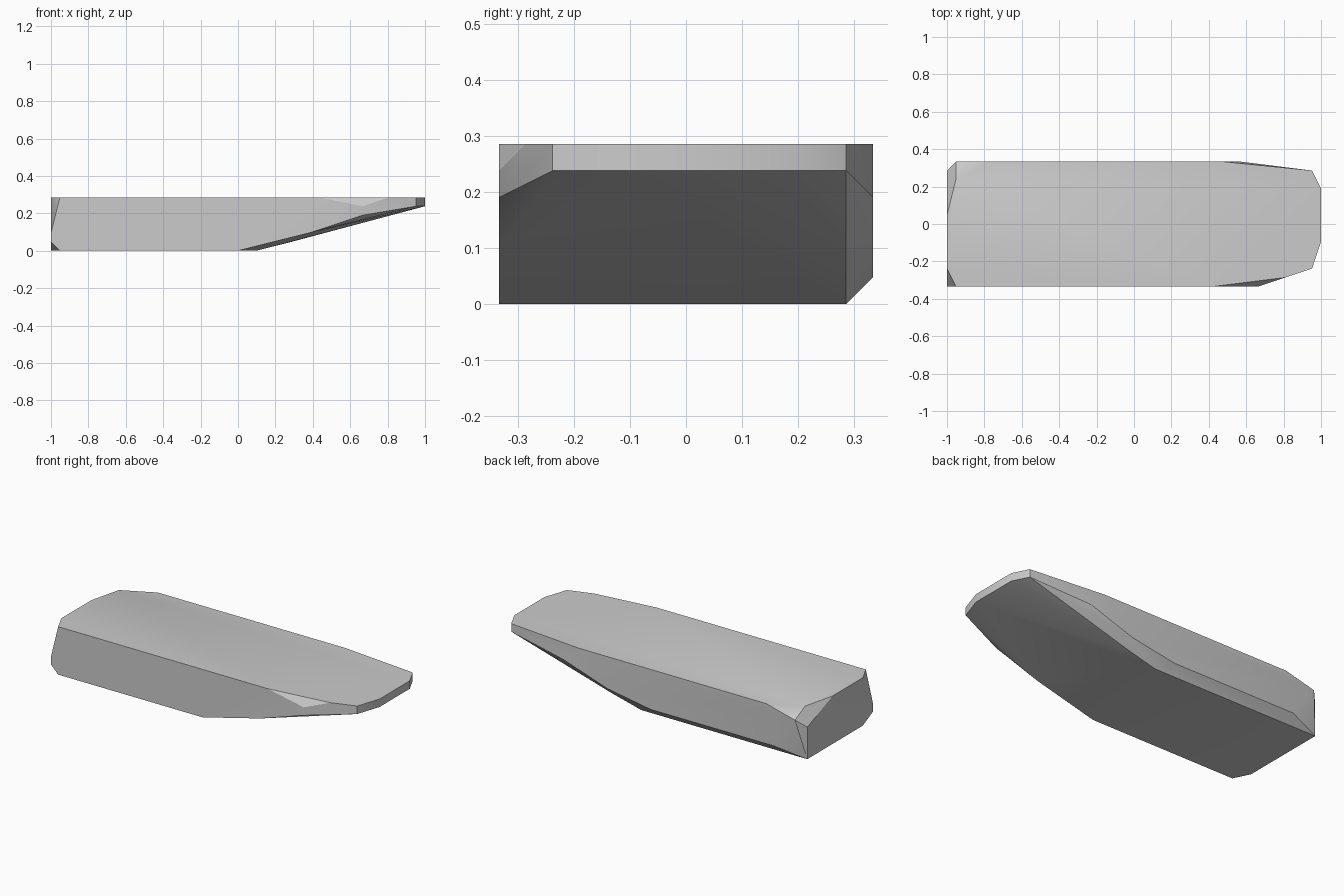
import bpy
import bmesh
import math
from mathutils import Vector

# Remove the default object if present
default = bpy.data.objects.get("Cube")
if default:
    bpy.data.objects.remove(default, do_unlink=True)

UNIT = 1 / 21  # the hull is laid out on a regular grid of this step


def make_material(name, color):
    mat = bpy.data.materials.new(name)
    mat.use_nodes = True
    mat.diffuse_color = color
    mat.node_tree.nodes["Principled BSDF"].inputs["Base Color"].default_value = color
    return mat


def make_hull(name, outlines, material):
    """Wrap a tight faceted skin around a few outlines, in grid steps."""
    bm = bmesh.new()
    for outline in outlines:
        for point in outline:
            bm.verts.new(Vector(point) * UNIT)
    result = bmesh.ops.convex_hull(bm, input=bm.verts[:], use_existing_faces=False)
    loose = [v for v in bm.verts if not v.link_faces]
    bmesh.ops.delete(bm, geom=loose, context="VERTS")
    # Merge triangles that lie in the same plane
    bmesh.ops.dissolve_limit(bm, angle_limit=math.radians(1),
                             verts=bm.verts[:], edges=bm.edges[:])
    bmesh.ops.recalc_face_normals(bm, faces=bm.faces[:])

    mesh = bpy.data.meshes.new(name)
    bm.to_mesh(mesh)
    bm.free()
    mesh.materials.append(material)
    obj = bpy.data.objects.new(name, mesh)
    bpy.context.collection.objects.link(obj)
    return obj


def at_height(z, outline):
    return [(x, y, z) for x, y in outline]


def at_side(y, profile):
    return [(x, y, z) for x, z in profile]


# Blunt bow rim, used for both its upper and lower edge
bow_rim = [(20, -5), (21, -2), (21, 4), (20, 6)]

# Flat deck outline at the top
deck = at_height(6, bow_rim + [(10, 7), (-16, 7), (-20, 5), (-21, 1),
                               (-21, -5), (-20, -7), (9, -7), (17, -6)])

# Lower bow edge and flat bottom
bow_edge = at_height(5, bow_rim)
bottom = at_height(0, [(2, 6), (-21, 6), (-21, -5), (-20, -7), (0, -7)])

# Side profiles: clipped stern corner, flat run, rise toward the bow
front_side = at_side(-7, [(-21, 2), (-21, 1), (8, 2), (14, 4), (14, 5)])
back_side = at_side(7, [(-20, 5), (-17, 1), (0, 1), (6, 2), (12, 4)])
back_chine = at_side(6, [(-21, 4), (6, 1)])

stone_grey = make_material("stone_grey", (0.6, 0.6, 0.6, 1))
hull = make_hull("hull", [deck, bow_edge, bottom, front_side, back_side, back_chine],
                 stone_grey)

# Soft shading across shallow facets, crisp edges elsewhere
bpy.ops.object.select_all(action="DESELECT")
hull.select_set(True)
bpy.context.view_layer.objects.active = hull
bpy.ops.object.shade_smooth_by_angle(angle=math.radians(30))
